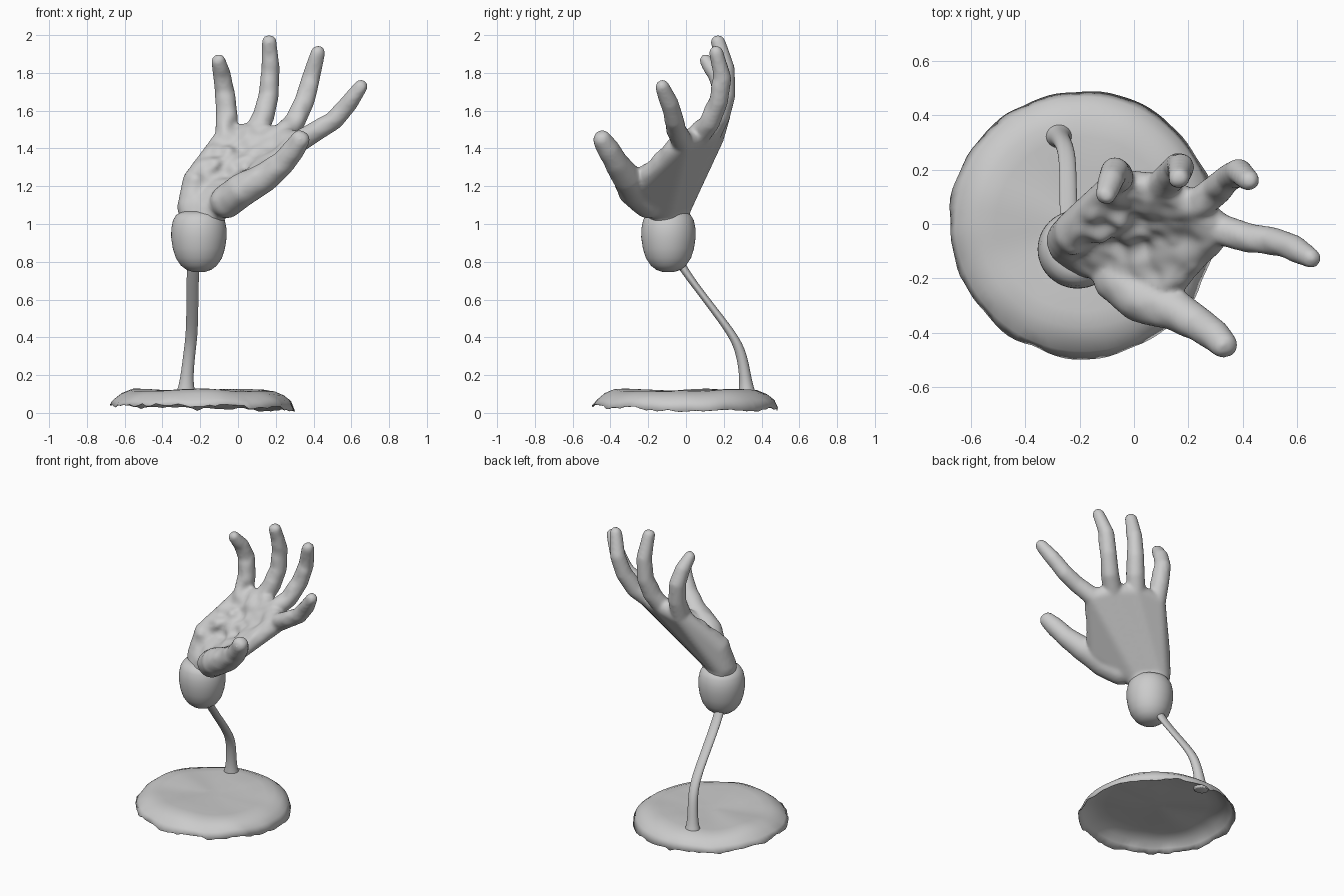
import bpy, bmesh, math, random
from mathutils import Vector, Matrix, noise

random.seed(4)
if "Cube" in bpy.data.objects:
    bpy.data.objects.remove(bpy.data.objects["Cube"])

clay = bpy.data.materials.new("grey clay")
clay.use_nodes = True
clay.diffuse_color = (0.6, 0.6, 0.6, 1)
clay.node_tree.nodes["Principled BSDF"].inputs["Base Color"].default_value = clay.diffuse_color


def make_object(name, bm, angle=50):
    bmesh.ops.recalc_face_normals(bm, faces=bm.faces)
    mesh = bpy.data.meshes.new(name)
    bm.to_mesh(mesh)
    bm.free()
    obj = bpy.data.objects.new(name, mesh)
    bpy.context.collection.objects.link(obj)
    mesh.materials.append(clay)
    bpy.ops.object.select_all(action="DESELECT")
    obj.select_set(True)
    bpy.context.view_layer.objects.active = obj
    bpy.ops.object.shade_smooth_by_angle(angle=math.radians(angle))
    return obj


def bridge(bm, rings):
    for a, b in zip(rings, rings[1:]):
        for i in range(len(a)):
            j = (i + 1) % len(a)
            bm.faces.new((a[i], a[j], b[j], b[i]))


def ring(bm, centre, rx, ry, count):
    return [bm.verts.new((centre[0] + rx * math.cos(t), centre[1] + ry * math.sin(t), centre[2]))
            for t in (math.tau * i / count for i in range(count))]


def hull(bm, balls):
    """Wrap a skin round a few balls given as (x, y, z, radius)."""
    part = bmesh.new()
    for x, y, z, r in balls:
        bmesh.ops.create_icosphere(part, subdivisions=3, radius=r, matrix=Matrix.Translation((x, y, z)))
    result = bmesh.ops.convex_hull(part, input=part.verts)
    spare = {g for g in result["geom_interior"] + result["geom_unused"] if isinstance(g, bmesh.types.BMVert)}
    bmesh.ops.delete(part, geom=list(spare), context="VERTS")
    bmesh.ops.recalc_face_normals(part, faces=part.faces)
    temp = bpy.data.meshes.new("temp")
    part.to_mesh(temp)
    part.free()
    bm.from_mesh(temp)
    bpy.data.meshes.remove(temp)


# Base: hollow dome with a ragged rim, hanging lower towards +x and +y
bm = bmesh.new()
rings = []
for r, z in ((0.06, 0.113), (0.2, 0.115), (0.32, 0.122), (0.38, 0.12), (0.43, 0.1), (0.468, 0.07), (0.489, 0.032)):
    rings.append(ring(bm, (-0.187, 0, z), r, r, 96))
bridge(bm, rings)
bm.faces.new(rings[0])
for v in bm.verts:
    v.co.z += 0.012 * noise.noise(v.co * 5)
for v in rings[-1]:
    v.co.z += random.uniform(-0.007, 0.007) + 0.012 * noise.noise(v.co * 16)
    v.co.z -= 0.026 * (v.co.x + 0.187) + 0.014 * v.co.y
    v.co.z = max(v.co.z, 0.003)
    v.co += 0.012 * noise.noise_vector(v.co * 9) * Vector((1, 1, 0))
base = make_object("base", bm, 60)
shell = base.modifiers.new("shell", "SOLIDIFY")
shell.thickness = 0.003

# Stem: flattened stalk that flares into the base
bm = bmesh.new()
stations = [(-0.277, 0.325, 0.1, 0.058, 0.052), (-0.275, 0.32, 0.13, 0.043, 0.04),
            (-0.27, 0.313, 0.2, 0.034, 0.031), (-0.257, 0.293, 0.32, 0.032, 0.029),
            (-0.245, 0.25, 0.41, 0.032, 0.027), (-0.242, 0.16, 0.53, 0.032, 0.025),
            (-0.241, 0.06, 0.66, 0.033, 0.023), (-0.238, -0.02, 0.77, 0.033, 0.026),
            (-0.23, -0.05, 0.83, 0.03, 0.03)]
rings = [ring(bm, s[:3], s[3], s[4], 16) for s in stations]
bridge(bm, rings)
bm.faces.new(rings[0])
bm.faces.new(rings[-1])
stem = make_object("stem", bm)
rounding = stem.modifiers.new("rounding", "SUBSURF")
rounding.levels = rounding.render_levels = 2

# Wrist bulb: egg-shaped cuff with a softened top
bm = bmesh.new()
profile = [(0.03, 0.746), (0.065, 0.757), (0.095, 0.78), (0.122, 0.82), (0.138, 0.87), (0.147, 0.93),
           (0.146, 0.975), (0.137, 1.02), (0.12, 1.048), (0.09, 1.065)]
rings = [ring(bm, (-0.207, -0.093, z), r, r * 0.98, 48) for r, z in profile]
bridge(bm, rings)
bm.faces.new(rings[0])
bm.faces.new(rings[-1])
make_object("wrist_bulb", bm)

# Hand: fingers and palm wrapped from balls, then fused
fingers = {
    "little": [(-0.06, 0.14, 1.46, 0.062), (-0.06, 0.18, 1.58, 0.057), (-0.07, 0.193, 1.7, 0.053),
               (-0.085, 0.16, 1.79, 0.048), (-0.105, 0.108, 1.862, 0.037)],
    "middle_left": [(0.09, 0.125, 1.48, 0.062), (0.135, 0.175, 1.57, 0.058), (0.162, 0.208, 1.68, 0.054),
                    (0.172, 0.21, 1.82, 0.049), (0.165, 0.17, 1.963, 0.039)],
    "middle_right": [(0.22, 0.06, 1.46, 0.06), (0.3, 0.125, 1.54, 0.056), (0.352, 0.17, 1.65, 0.053),
                     (0.385, 0.192, 1.77, 0.049), (0.423, 0.16, 1.905, 0.039)],
    "index": [(0.31, -0.02, 1.43, 0.06), (0.42, -0.05, 1.495, 0.053), (0.51, -0.062, 1.55, 0.051),
              (0.587, -0.087, 1.64, 0.048), (0.648, -0.125, 1.726, 0.038)],
    "thumb": [(-0.06, -0.2, 1.12, 0.09), (0.02, -0.27, 1.18, 0.09), (0.14, -0.312, 1.245, 0.078),
              (0.24, -0.37, 1.325, 0.064), (0.295, -0.41, 1.395, 0.06), (0.33, -0.445, 1.447, 0.051)],
}
bm = bmesh.new()
for chain in fingers.values():
    for pair in zip(chain, chain[1:]):
        hull(bm, pair)
knuckles = [fingers[n][0] for n in ("little", "middle_left", "middle_right", "index")]
outer_wrist = (-0.235, -0.06, 1.09, 0.087)
inner_wrist = (-0.14, -0.12, 1.08, 0.085)
heel = (-0.21, -0.03, 1.22, 0.085)
web = (0.1, -0.24, 1.22, 0.06)
hull(bm, [outer_wrist, heel, knuckles[0], knuckles[1]])
hull(bm, [outer_wrist, inner_wrist, knuckles[1], knuckles[2]])
hull(bm, [inner_wrist, knuckles[2], knuckles[3]])
hull(bm, [inner_wrist, web, knuckles[3]])
hull(bm, [outer_wrist, inner_wrist, (-0.2, -0.09, 0.98, 0.1)])
hand = make_object("hand", bm)
fuse = hand.modifiers.new("fuse", "REMESH")
fuse.mode = "VOXEL"
fuse.voxel_size = 0.011
soften = hand.modifiers.new("soften", "SMOOTH")
soften.factor = 0.5
soften.iterations = 7
for mod in ("fuse", "soften"):
    bpy.ops.object.modifier_apply(modifier=mod)

# Lumpy folds on the palm side only
palm_side = Vector((0.2, -0.8, 0.5)).normalized()
palm_centre = Vector((0, -0.02, 1.34))
moves = []
for v in hand.data.vertices:
    facing = max(0, v.normal.dot(palm_side))
    in_palm = max(0, 1 - (v.co - palm_centre).length / 0.32)
    fold = noise.noise(v.co * 13) * (0.01 + 0.035 * in_palm) - 0.02 * in_palm
    moves.append(v.co + v.normal * fold * facing)
for v, co in zip(hand.data.vertices, moves):
    v.co = co
bpy.ops.object.shade_smooth_by_angle(angle=math.radians(50))
